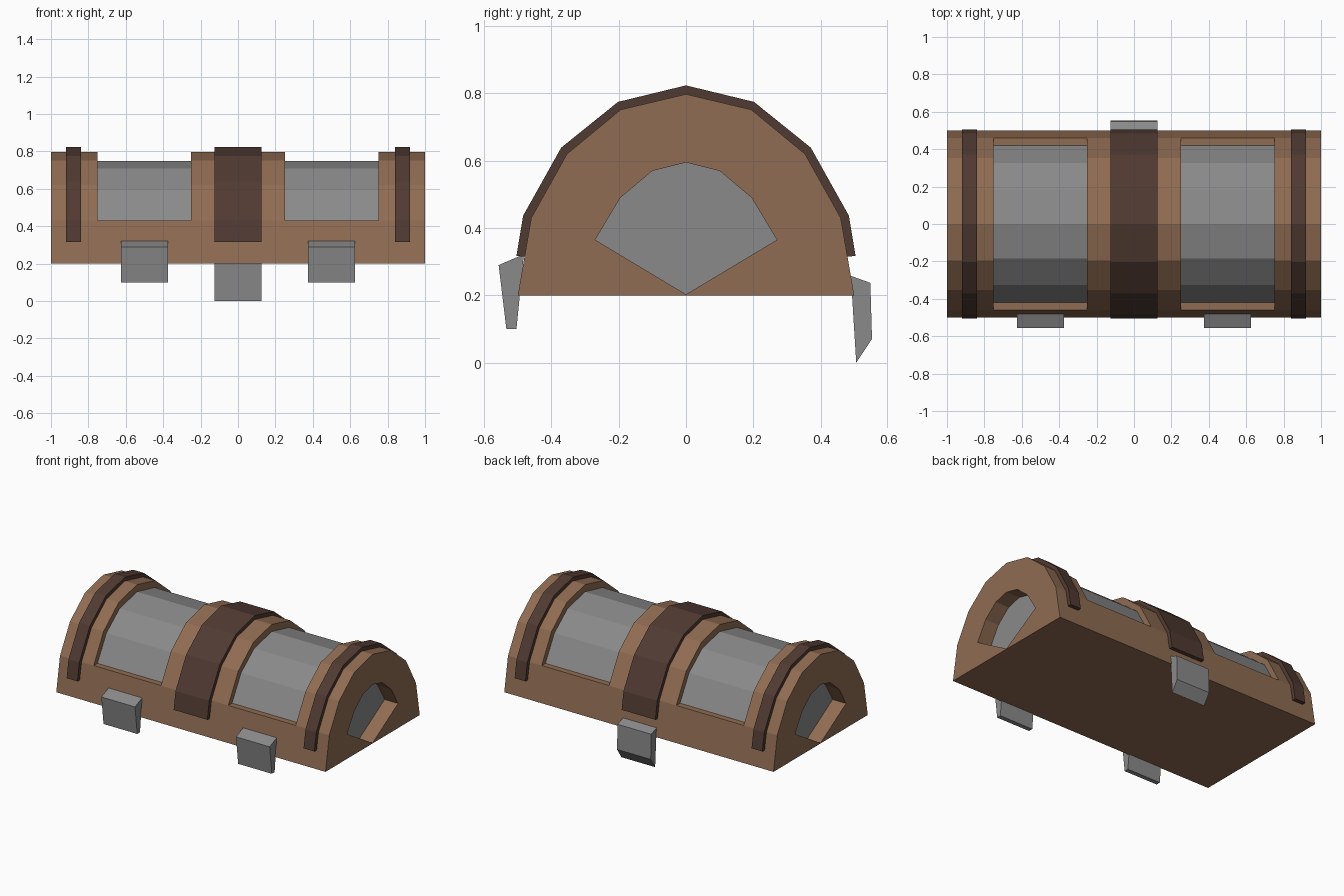
import bpy, bmesh

if "Cube" in bpy.data.objects:
    bpy.data.objects.remove(bpy.data.objects["Cube"])


def material(name, srgb):
    m = bpy.data.materials.new(name)
    lin = [((c / 255 + 0.055) / 1.055) ** 2.4 for c in srgb]
    m.diffuse_color = (*lin, 1)
    m.use_nodes = True
    m.node_tree.nodes["Principled BSDF"].inputs["Base Color"].default_value = m.diffuse_color
    return m


BROWN = material("brown wood", (144, 108, 82))
DARK = material("dark strap", (80, 58, 50))
GREY = material("grey metal", (138, 138, 138))


def finish(bm, name, mats):
    bmesh.ops.remove_doubles(bm, verts=bm.verts, dist=1e-5)
    bmesh.ops.recalc_face_normals(bm, faces=bm.faces)
    me = bpy.data.meshes.new(name)
    bm.to_mesh(me)
    bm.free()
    for m in mats:
        me.materials.append(m)
    ob = bpy.data.objects.new(name, me)
    bpy.context.collection.objects.link(ob)
    return ob


def face(bm, pts, mat=0):
    f = bm.faces.new([bm.verts.new(p) for p in pts])
    f.material_index = mat


def strip(bm, pts, x0, x1, mat=0):
    """Extrude an open (y, z) polyline from x0 to x1."""
    for (ya, za), (yb, zb) in zip(pts, pts[1:]):
        face(bm, [(x0, ya, za), (x1, ya, za), (x1, yb, zb), (x0, yb, zb)], mat)


def prism(name, pts, x0, x1, mat):
    bm = bmesh.new()
    strip(bm, pts + pts[:1], x0, x1)
    for x in (x0, x1):
        face(bm, [(x, y, z) for y, z in pts])
    return finish(bm, name, [mat])


def mirrored(half):
    """Half profile ending on y = 0 -> full symmetric profile."""
    return [(-y, z) for y, z in half] + [p for p in reversed(half[:-1])]


# Profiles (y, z), from the side up to the crown
outer_half = [(0.46, 0.43), (0.354, 0.62), (0.194, 0.752), (0, 0.798)]
inset_half = [(0.42, 0.43), (0.325, 0.597), (0.185, 0.708), (0, 0.75)]
niche_half = [(0.27, 0.365), (0.195, 0.49), (0.1, 0.57), (0, 0.595)]
strap_half = [(0.504, 0.317), (0.484, 0.437), (0.371, 0.639), (0.202, 0.775), (0, 0.824)]
outer, inset = mirrored(outer_half), mirrored(inset_half)
base = [(0.46, 0.43), (0.5, 0.2), (0, 0.2), (-0.5, 0.2), (-0.46, 0.43)]

# Lid body with two sunken metal panels and a niche in each end
bm = bmesh.new()
stations = [-1, -0.75, -0.25, 0.25, 0.75, 1]
for i, (x0, x1) in enumerate(zip(stations, stations[1:])):
    strip(bm, base, x0, x1)
    if i % 2:
        strip(bm, inset, x0, x1, 1)
        for s in (-1, 1):
            strip(bm, [(s * 0.42, 0.43), (s * 0.46, 0.43)], x0, x1)
        for x in (x0, x1):
            for k in range(len(outer) - 1):
                face(bm, [(x, *outer[k]), (x, *outer[k + 1]),
                          (x, *inset[k + 1]), (x, *inset[k])])
    else:
        strip(bm, outer, x0, x1)
niche = mirrored(niche_half) + [(0, 0.203)]
for s in (-1, 1):
    for h in (-1, 1):
        half = [(0, 0.2), (0.5, 0.2)] + outer_half + niche_half[::-1] + [(0, 0.203)]
        face(bm, [(s, h * y, z) for y, z in half])
    strip(bm, niche + niche[:1], s * 0.9, s)
    face(bm, [(s * 0.9, y, z) for y, z in niche], 1)
finish(bm, "lid_body", [BROWN, GREY])

# Raised straps over the lid
strap = mirrored(strap_half) + [(0.48, 0.315)] + outer[::-1] + [(-0.48, 0.315)]
for name, x0, x1 in (("left_strap", -0.92, -0.84), ("middle_strap", -0.125, 0.125),
                     ("right_strap", 0.84, 0.92)):
    prism(name, strap, x0, x1, DARK)

# Front clasps and rear hinge plate
clasp = [(-0.557, 0.29), (-0.482, 0.322), (-0.504, 0.1), (-0.534, 0.1)]
hinge = [(0.49, 0.258), (0.548, 0.237), (0.553, 0.07), (0.506, 0.0)]
prism("left_clasp", clasp, -0.625, -0.375, GREY)
prism("right_clasp", clasp, 0.375, 0.625, GREY)
prism("rear_hinge", hinge, -0.125, 0.125, GREY)
